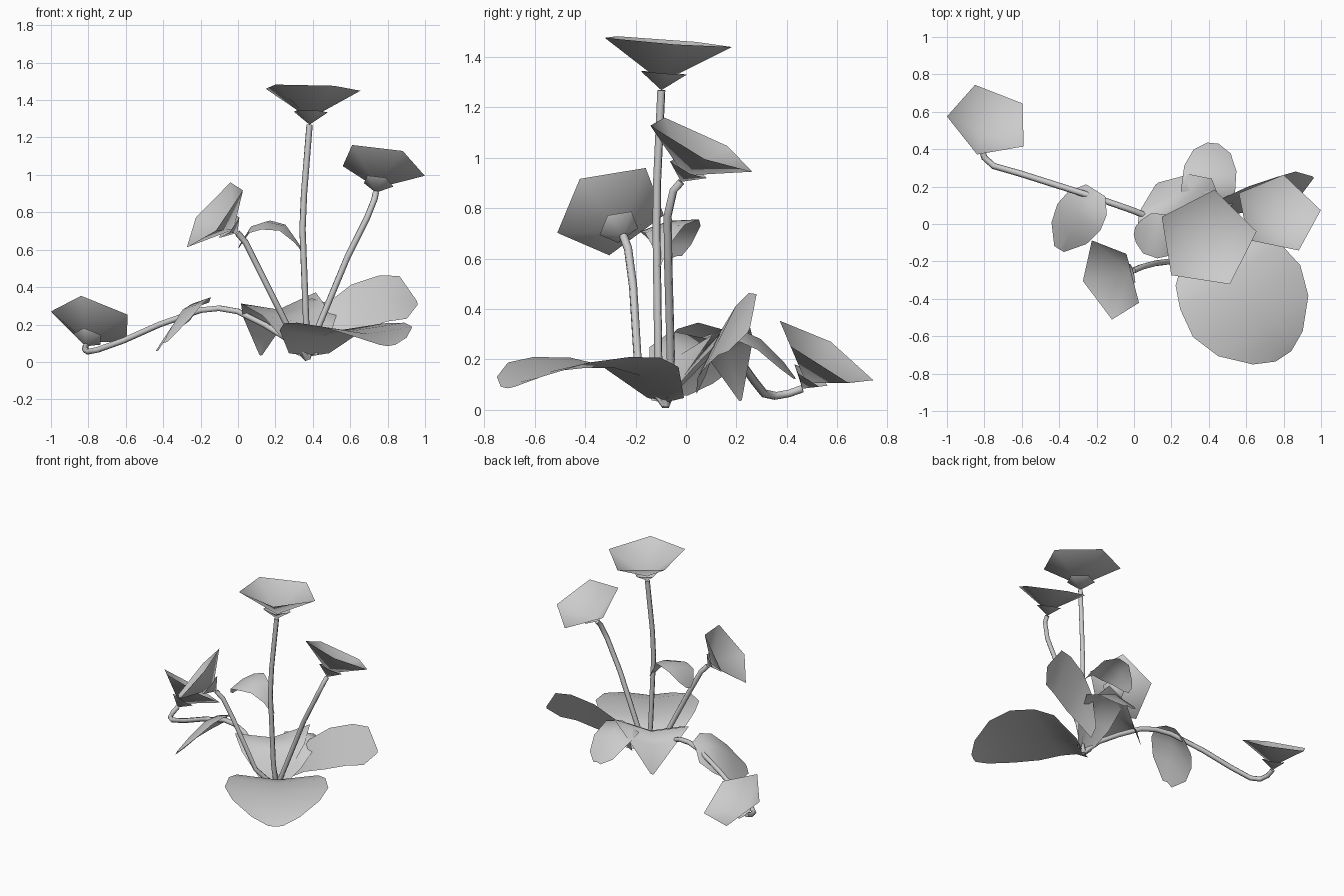
import bpy
import math
from mathutils import Vector, Matrix

cube = bpy.data.objects.get("Cube")
if cube:
    bpy.data.objects.remove(cube, do_unlink=True)

# Single grey finish
grey = bpy.data.materials.new("plain_grey")
grey.use_nodes = True
grey.diffuse_color = (0.6, 0.6, 0.6, 1)
grey.node_tree.nodes["Principled BSDF"].inputs["Base Color"].default_value = (0.6, 0.6, 0.6, 1)


def add_mesh(name, verts, faces):
    mesh = bpy.data.meshes.new(name)
    mesh.from_pydata(verts, [], faces)
    mesh.materials.append(grey)
    mesh.shade_smooth()
    obj = bpy.data.objects.new(name, mesh)
    bpy.context.collection.objects.link(obj)


def open_cone(name, tip, centre, axis, spoke, sides=5):
    """Open cone from a tip up to a rim around centre."""
    step = math.tau / sides
    rim = [centre + Matrix.Rotation(i * step, 3, axis) @ spoke for i in range(sides)]
    faces = [(0, 1 + i, 1 + (i + 1) % sides) for i in range(sides)]
    add_mesh(name, [tip] + rim, faces)


def flower(name, centre, rim_a, rim_b):
    """Cupped five-sided bloom with a small calyx; returns where the stem meets it."""
    c = Vector(centre)
    spoke = Vector(rim_a) - c
    axis = spoke.cross(Vector(rim_b) - c).normalized()
    r = spoke.length
    open_cone(name + "_petals", c - axis * r * 0.6, c, axis, spoke)
    tip = c - axis * r * 0.72
    open_cone(name + "_calyx", tip, c - axis * r * 0.46, axis, spoke * 0.36)
    return tip


def stem(name, path, radius=0.017):
    """Round stem along a path."""
    curve = bpy.data.curves.new(name, "CURVE")
    curve.dimensions = "3D"
    curve.bevel_depth = radius
    curve.bevel_resolution = 1
    curve.use_fill_caps = True
    spline = curve.splines.new("POLY")
    spline.points.add(len(path) - 1)
    for point, co in zip(spline.points, path):
        point.co = (*co, 1)
    spline.use_smooth = True
    curve.materials.append(grey)
    obj = bpy.data.objects.new(name, curve)
    bpy.context.collection.objects.link(obj)
    bpy.ops.object.select_all(action="DESELECT")
    obj.select_set(True)
    bpy.context.view_layer.objects.active = obj
    bpy.ops.object.convert(target="MESH")


def leaf(name, base, heading, rows, roll=0.0, cup=0.0):
    """Thin leaf: rows of (distance, height, half width); roll tilts it, cup lifts its edges."""
    along = Vector((*heading, 0)).normalized()
    across = Vector((-along.y, along.x, 0))
    verts, faces = [], []
    for dist, height, half in rows:
        for side in (-1, 0, 1):
            p = Vector((*base, 0)) + along * dist + across * side * half
            p.z = height + roll * side * half + cup * abs(side) * half
            verts.append(p)
    for i in range(len(rows) - 1):
        for j in range(2):
            a = i * 3 + j
            faces.append((a, a + 3, a + 4, a + 1))
    add_mesh(name, verts, faces)


# Blooms
tall_tip = flower("tall_flower", (0.389, -0.083, 1.462), (0.655, -0.04, 1.45), (0.44, 0.18, 1.44))
left_tip = flower("left_flower", (0.77, 0.055, 1.055), (0.61, -0.085, 1.16), (0.88, -0.135, 1.125))
right_tip = flower("right_flower", (-0.126, -0.297, 0.793), (-0.04, -0.16, 0.96), (-0.22, -0.085, 0.78))
low_tip = flower("trailing_flower", (-0.775, 0.55, 0.22), (-1.0, 0.575, 0.27), (-0.84, 0.37, 0.355))

# Stems, all from one root
root = (0.37, -0.08, 0.017)
stem("tall_stem", [root, (0.365, -0.11, 0.2), (0.345, -0.117, 0.71),
                   (0.353, -0.115, 0.9), tall_tip])
stem("left_stem", [root, (0.435, -0.06, 0.2), (0.585, -0.07, 0.56), (0.69, -0.073, 0.77),
                   (0.73, -0.05, 0.87), left_tip])
stem("right_stem", [root, (0.275, -0.19, 0.17), (0.115, -0.21, 0.49),
                    (0.04, -0.23, 0.64), right_tip])
stem("trailing_stem", [root, (0.27, -0.04, 0.12), (0.14, 0.01, 0.2), (0, 0.07, 0.27),
                       (-0.1, 0.105, 0.287), (-0.2, 0.14, 0.277), (-0.42, 0.21, 0.2),
                       (-0.61, 0.27, 0.115), (-0.75, 0.31, 0.065), (-0.8, 0.355, 0.055),
                       (-0.817, 0.41, 0.065), low_tip])

# Ground leaves
leaf("front_leaf", (0.38, -0.08), (0.555, -0.83),
     [(0, 0.03, 0.13), (0.12, 0.135, 0.27), (0.24, 0.165, 0.32), (0.4, 0.165, 0.345),
      (0.56, 0.15, 0.29), (0.7, 0.11, 0.16), (0.755, 0.085, 0.05)], cup=0.13)
leaf("back_right_leaf", (0.36, -0.1), (-0.6, 0.8),
     [(0, 0.03, 0.06), (0.1, 0.22, 0.21), (0.24, 0.28, 0.25),
      (0.33, 0.22, 0.17), (0.395, 0.035, 0.01)], roll=-0.12, cup=0.25)
leaf("left_leaf", (0.4, 0.06), (0.945, 0.32),
     [(0, 0.1, 0.02), (0.1, 0.22, 0.05), (0.24, 0.29, 0.065), (0.4, 0.34, 0.065),
      (0.51, 0.345, 0.06), (0.59, 0.315, 0.005)], roll=1.9)
leaf("back_leaf", (0.37, -0.08), (0.1, 0.99),
     [(0, 0.05, 0.05), (0.12, 0.2, 0.12), (0.25, 0.34, 0.145),
      (0.38, 0.28, 0.14), (0.47, 0.19, 0.1), (0.515, 0.13, 0.03)], cup=-0.3)

# Small leaves growing on the stems
leaf("trailing_stem_leaf", (-0.205, 0.18), (-0.53, -0.85),
     [(0, 0.3, 0.06), (0.08, 0.31, 0.12), (0.17, 0.28, 0.135),
      (0.27, 0.2, 0.11), (0.37, 0.1, 0.03)], roll=0.8, cup=-0.5)
leaf("tall_stem_leaf", (0.365, -0.11), (-0.98, 0.2),
     [(0, 0.57, 0.01), (0.06, 0.65, 0.03), (0.13, 0.73, 0.08), (0.22, 0.75, 0.12),
      (0.3, 0.725, 0.11), (0.35, 0.65, 0.06), (0.37, 0.61, 0.02)], roll=-0.2, cup=-0.15)
